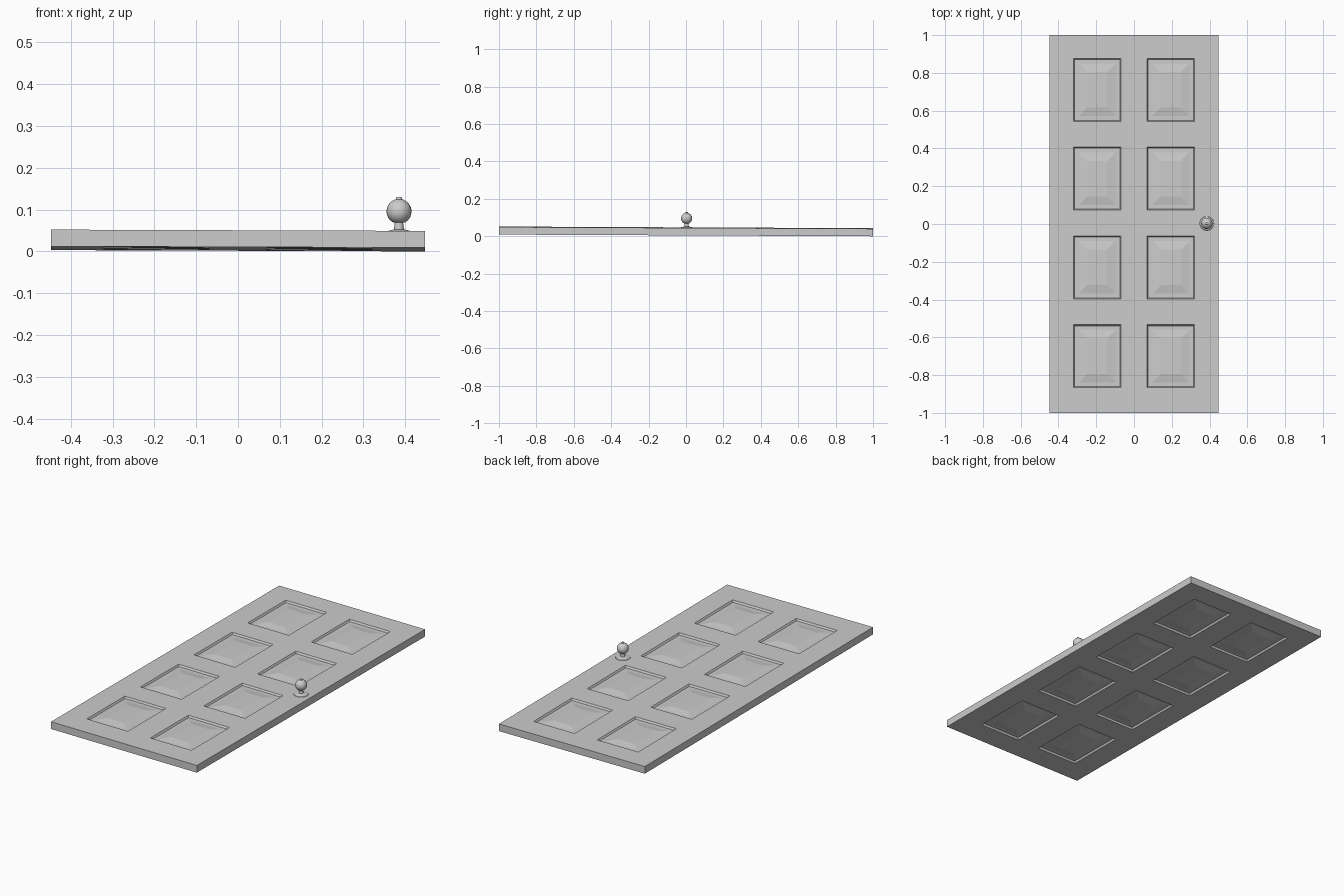
import bpy, bmesh, math
from mathutils import Matrix, Vector

cube = bpy.data.objects.get("Cube")
if cube:
    bpy.data.objects.remove(cube)


def material(name, color):
    mat = bpy.data.materials.new(name)
    mat.use_nodes = True
    mat.diffuse_color = color
    mat.node_tree.nodes["Principled BSDF"].inputs["Base Color"].default_value = color
    return mat


grey = material("light grey", (0.6, 0.6, 0.6, 1))

WIDTH, LENGTH, THICK = 0.895, 2.0, 0.04
PANEL_X = (-0.195, 0.195)
PANEL_Y = (-0.70, -0.23, 0.24, 0.71)
HALF_X, HALF_Y = 0.126, 0.167
TILT = (-0.0045, 0.0035, 0)  # the slab lies slightly out of level


def finish(bm, name):
    mesh = bpy.data.meshes.new(name)
    bm.to_mesh(mesh)
    bm.free()
    mesh.materials.append(grey)
    obj = bpy.data.objects.new(name, mesh)
    bpy.context.collection.objects.link(obj)
    obj.location.z = 0.026
    obj.rotation_euler = TILT
    return obj


# Door slab, cut along the panel borders
bm = bmesh.new()
bmesh.ops.create_cube(bm, size=1, matrix=Matrix.Diagonal((WIDTH, LENGTH, THICK, 1)))
for axis, centres, half in ((0, PANEL_X, HALF_X), (1, PANEL_Y, HALF_Y)):
    normal = Vector((axis == 0, axis == 1, 0))
    for c in centres:
        for side in (-half, half):
            bmesh.ops.bisect_plane(bm, geom=bm.verts[:] + bm.edges[:] + bm.faces[:],
                                   plane_co=normal * (c + side), plane_no=normal)
bm.normal_update()


def in_panel(face):
    p = face.calc_center_median()
    return (abs(face.normal.z) > 0.9
            and any(abs(p.x - x) < 0.02 for x in PANEL_X)
            and any(abs(p.y - y) < 0.02 for y in PANEL_Y))


# Panels on both faces: steep lip, flat groove, bevel up to the raised field
panels = [f for f in bm.faces if in_panel(f)]
for thickness, depth in ((0.006, -0.010), (0.022, 0), (0.045, 0.007)):
    bmesh.ops.inset_individual(bm, faces=panels, thickness=thickness, depth=depth,
                               use_even_offset=True)
finish(bm, "door_slab")

# Door knob: turned rosette, neck, ball and end button
profile = [(0.038, 0.0195), (0.036, 0.022), (0.024, 0.025), (0.012, 0.028), (0.010, 0.044)]
ball_z, ball_r = 0.071, 0.030
for i in range(2, 12):
    a = math.pi * i / 12
    profile.append((ball_r * math.sin(a), ball_z - ball_r * math.cos(a)))
profile += [(0.007, 0.104), (0.006, 0.105), (0, 0.105)]
bm = bmesh.new()
verts = [bm.verts.new((r, 0, z)) for r, z in profile]
edges = [bm.edges.new(pair) for pair in zip(verts, verts[1:])]
bmesh.ops.spin(bm, geom=verts + edges, cent=(0, 0, 0), axis=(0, 0, 1),
               angle=math.tau, steps=24, use_duplicate=False)
bmesh.ops.remove_doubles(bm, verts=bm.verts, dist=0.0002)
bmesh.ops.recalc_face_normals(bm, faces=bm.faces)
bmesh.ops.translate(bm, verts=bm.verts, vec=(0.385, 0.003, 0))
knob = finish(bm, "door_knob")
bpy.ops.object.select_all(action="DESELECT")
knob.select_set(True)
bpy.context.view_layer.objects.active = knob
bpy.ops.object.shade_smooth_by_angle(angle=math.radians(35))
